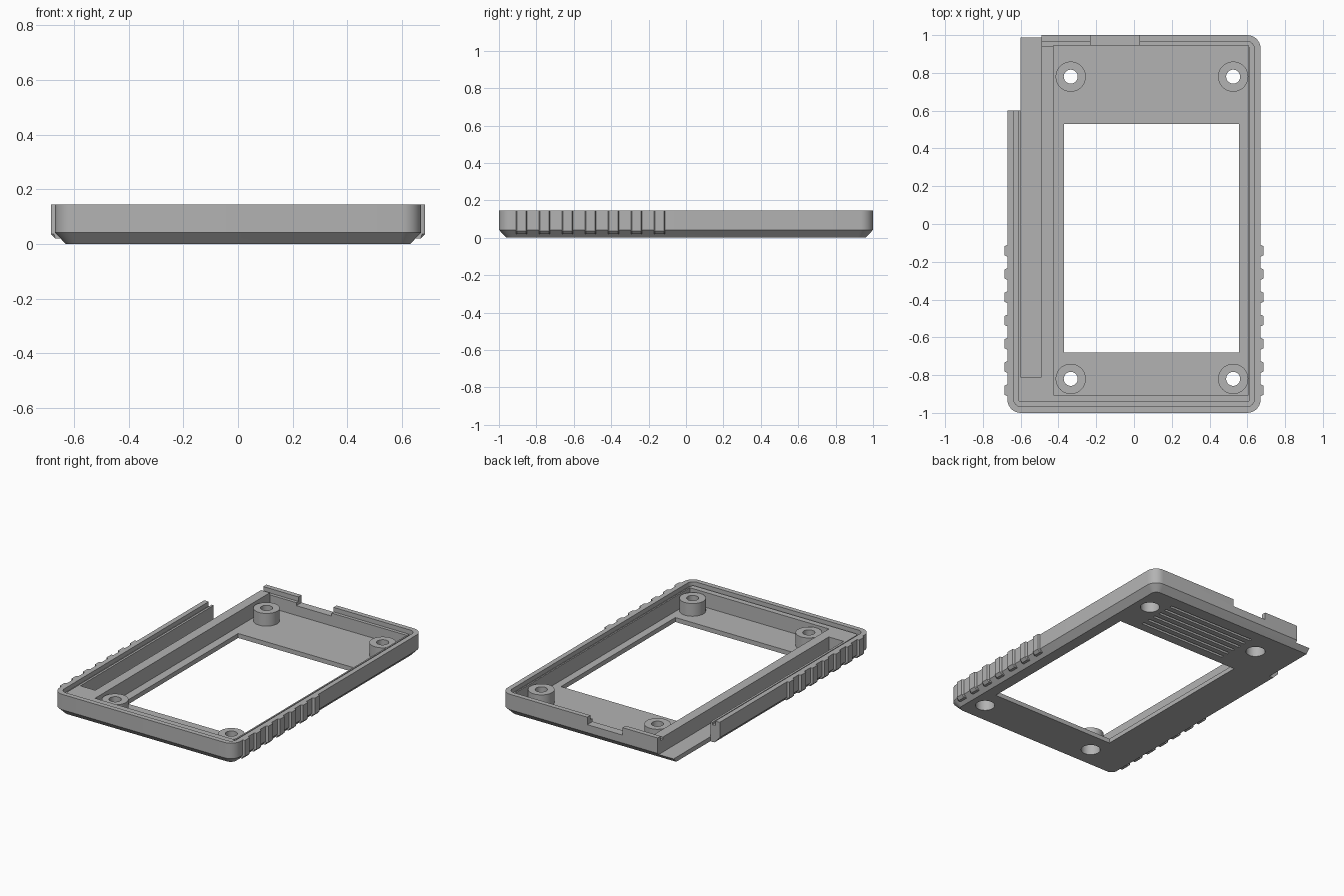
import bpy, bmesh, math

if "Cube" in bpy.data.objects:
    bpy.data.objects.remove(bpy.data.objects["Cube"])

grey = bpy.data.materials.new("plain grey")
grey.use_nodes = True
grey.diffuse_color = (0.45, 0.45, 0.45, 1)
grey.node_tree.nodes["Principled BSDF"].inputs["Base Color"].default_value = (0.45, 0.45, 0.45, 1)

TOP, FLOOR = 0.145, 0.03


def loft(name, loops):
    """Closed solid through rings of equal point count."""
    bm = bmesh.new()
    rings = [[bm.verts.new(p) for p in loop] for loop in loops]
    n = len(rings[0])
    for a, b in zip(rings, rings[1:]):
        for i in range(n):
            j = (i + 1) % n
            bm.faces.new((a[i], a[j], b[j], b[i]))
    bm.faces.new(rings[0][::-1])
    bm.faces.new(rings[-1])
    bmesh.ops.recalc_face_normals(bm, faces=bm.faces)
    mesh = bpy.data.meshes.new(name)
    bm.to_mesh(mesh)
    bm.free()
    ob = bpy.data.objects.new(name, mesh)
    bpy.context.collection.objects.link(ob)
    mesh.materials.append(grey)
    return ob


def rounded(hx, hy, r, z, steps=8):
    pts = []
    for q, (sx, sy) in enumerate(((1, 1), (-1, 1), (-1, -1), (1, -1))):
        for k in range(steps + 1):
            a = (q + k / steps) * math.pi / 2
            pts.append((sx * (hx - r) + r * math.cos(a), sy * (hy - r) + r * math.sin(a), z))
    return pts


def slab(name, hx, hy, r, z0, z1):
    return loft(name, [rounded(hx, hy, r, z0), rounded(hx, hy, r, z1)])


def box(name, x0, x1, y0, y1, z0, z1):
    return loft(name, [[(x0, y0, z), (x1, y0, z), (x1, y1, z), (x0, y1, z)] for z in (z0, z1)])


def rod(name, x, y, r, z0, z1, n=40):
    ang = [2 * math.pi * i / n for i in range(n)]
    return loft(name, [[(x + r * math.cos(a), y + r * math.sin(a), z) for a in ang] for z in (z0, z1)])


def combine(target, tool, operation="DIFFERENCE"):
    mod = target.modifiers.new("bool", "BOOLEAN")
    mod.operation, mod.solver, mod.object = operation, "EXACT", tool
    bpy.context.view_layer.objects.active = target
    bpy.ops.object.modifier_apply(modifier=mod.name)
    bpy.data.objects.remove(tool)


# Tray body with chamfered underside
case = loft("case_shell", [rounded(0.63, 0.96, 0.04, 0), rounded(0.67, 1, 0.07, 0.042),
                           rounded(0.67, 1, 0.07, TOP)])

# Stepped rim with a seal groove
combine(case, slab("rim_step", 0.637, 0.967, 0.04, 0.13, 1))
groove = slab("rim_groove", 0.637, 0.967, 0.04, 0.115, 0.5)
combine(groove, slab("groove_core", 0.615, 0.943, 0.02, 0, 1))
combine(case, groove)

# Main cavity, side channel, missing wall corner, window and rear notch
combine(case, box("cavity", -0.425, 0.605, -0.905, 0.945, FLOOR, 1))
combine(case, box("channel", -0.6, -0.49, -0.81, 1.2, FLOOR, 1))
combine(case, box("corner_cut", -1, -0.6, 0.6, 1.2, -1, 1))
combine(case, box("window", -0.37, 0.555, -0.68, 0.53, -1, 1))
combine(case, box("rear_notch", -0.23, 0.03, 0.9, 1.2, 0.095, 1))

# Screw bosses with through holes and counterbores below
for x in (-0.335, 0.525):
    for y in (-0.82, 0.78):
        combine(case, rod("boss", x, y, 0.08, 0.015, 0.115), "UNION")
        combine(case, rod("screw_hole", x, y, 0.037, -1, 1))
        combine(case, rod("counterbore", x, y, 0.06, -1, 0.075))

# Blind slots in the underside
for i in range(6):
    y = 0.6 + 0.054 * i
    combine(case, box("slot", -0.22, 0.43, y - 0.009, y + 0.009, -1, 0.014))


# Grip ribs on both sides
def grip_rib(name, side, y):
    profile = [(0.65, 0.02), (0.668, 0.02), (0.685, 0.037), (0.685, TOP), (0.65, TOP)]
    ends = []
    for dy, out in ((-0.03, 0.674), (-0.024, 0.685), (0.024, 0.685), (0.03, 0.674)):
        ends.append([(side * min(px, out), y + dy, z) for px, z in profile])
    return loft(name, ends)


parts = [case]
for side, label in ((1, "left"), (-1, "right")):
    for i in range(7):
        parts.append(grip_rib(f"{label}_grip_rib_{i + 1}", side, -0.88 + 0.123 * i))

# Smooth curves, crisp edges
bpy.ops.object.select_all(action="DESELECT")
for ob in parts:
    ob.select_set(True)
bpy.context.view_layer.objects.active = case
bpy.ops.object.shade_smooth_by_angle(angle=math.radians(30))
